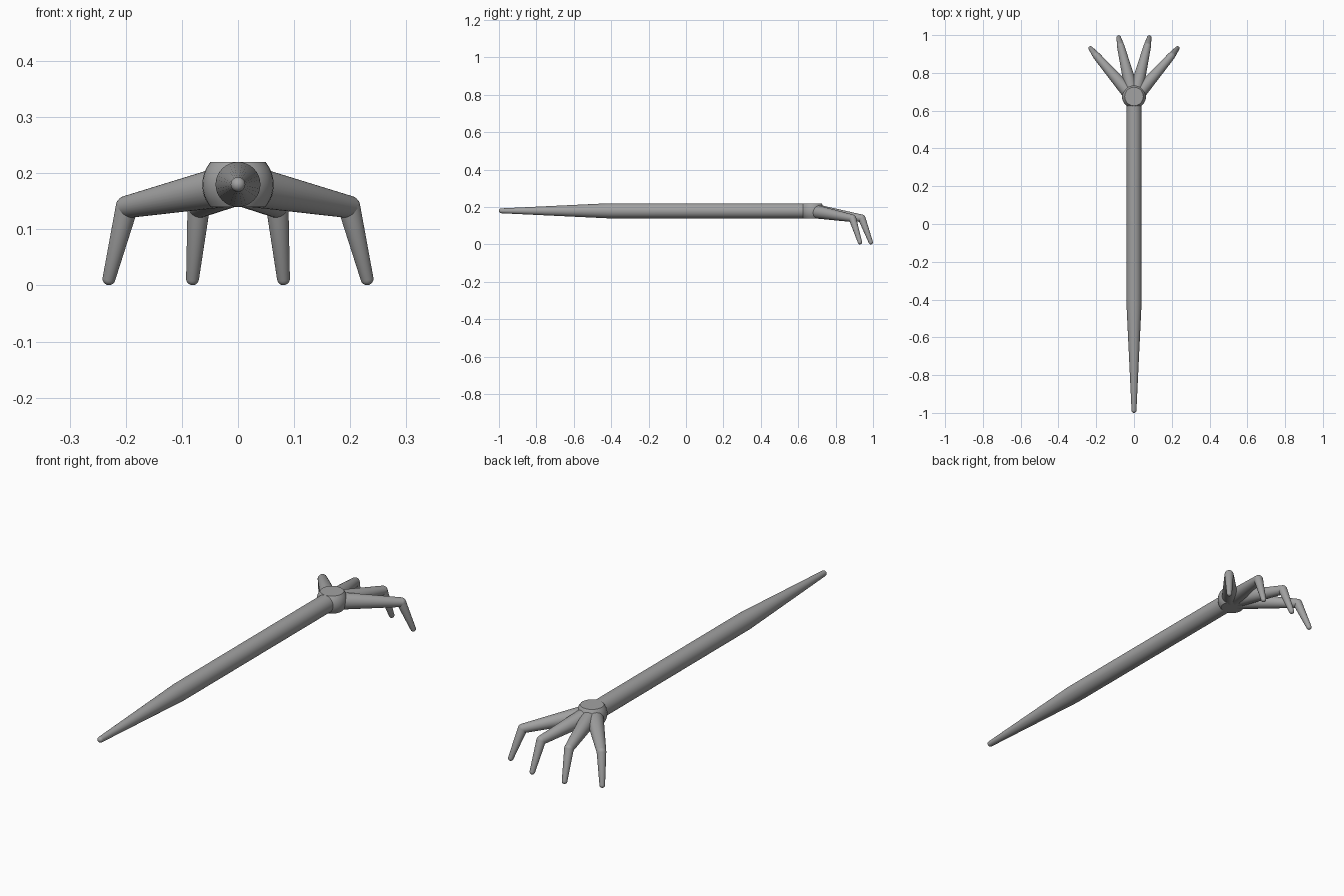
import bpy, bmesh
from math import sin, cos, pi, radians
from mathutils import Vector

cube = bpy.data.objects.get("Cube")
if cube:
    bpy.data.objects.remove(cube)

grey = bpy.data.materials.new("plain grey")
grey.use_nodes = True
COLOUR = (0.36, 0.36, 0.36, 1)
grey.diffuse_color = COLOUR
grey.node_tree.nodes["Principled BSDF"].inputs["Base Color"].default_value = COLOUR


def lathe(name, start, direction, profile, sides=32):
    """Revolve (distance, radius) pairs around an axis and close both ends."""
    turn = Vector(direction).to_track_quat("Z", "Y")
    bm = bmesh.new()
    rings = []
    for dist, rad in profile:
        ring = []
        for i in range(sides):
            a = 2 * pi * i / sides
            p = Vector((rad * cos(a), rad * sin(a), dist))
            ring.append(bm.verts.new(Vector(start) + turn @ p))
        rings.append(ring)
    for low, high in zip(rings, rings[1:]):
        for i in range(sides):
            j = (i + 1) % sides
            bm.faces.new((low[i], low[j], high[j], high[i]))
    bm.faces.new(rings[0][::-1])
    bm.faces.new(rings[-1])
    mesh = bpy.data.meshes.new(name)
    bm.to_mesh(mesh)
    bm.free()
    mesh.materials.append(grey)
    obj = bpy.data.objects.new(name, mesh)
    bpy.context.collection.objects.link(obj)
    bpy.ops.object.select_all(action="DESELECT")
    obj.select_set(True)
    bpy.context.view_layer.objects.active = obj
    bpy.ops.object.shade_smooth_by_angle(angle=radians(35))
    return obj


def dome(centre, radius, sign, steps=6):
    """Quarter-circle profile: sign -1 opens an end, +1 closes one."""
    pts = [(centre + sign * radius * sin(k * pi / 2 / steps),
            radius * cos(k * pi / 2 / steps)) for k in range(steps)]
    pts.append((centre + sign * radius * 0.999, radius * 0.04))
    return pts[::-1] if sign < 0 else pts


def bone(name, a, b, ra, rb):
    """Tapered rod with rounded ends."""
    axis = Vector(b) - Vector(a)
    lathe(name, a, axis, dome(0, ra, -1) + dome(axis.length, rb, 1))


# Long handle with a tapered, rounded tip
lathe("handle", (0, -0.987, 0.18), (0, 1, 0),
      dome(0, 0.013, -1) + [(0.567, 0.04), (1.64, 0.04)])

# Palm: a ball cut flat on top and below
palm = [(z, (0.0635 ** 2 - z * z) ** 0.5)
        for z in (-0.04, -0.03, -0.02, -0.01, 0, 0.01, 0.02, 0.03, 0.04)]
lathe("palm", (0, 0.675, 0.18), (0, 0, 1), palm)

# Four bent fingers, mirrored left and right
for side, sx in (("left", 1), ("right", -1)):
    for label, root, knuckle, tip in (
            ("outer", (0.02, 0.685, 0.177), (0.198, 0.89, 0.14), (0.23, 0.93, 0.012)),
            ("inner", (0.01, 0.70, 0.177), (0.07, 0.94, 0.14), (0.081, 0.988, 0.012))):
        r, k, t = [(sx * p[0], p[1], p[2]) for p in (root, knuckle, tip)]
        bone(f"{side}_{label}_finger", r, k, 0.037, 0.02)
        bone(f"{side}_{label}_fingertip", k, t, 0.02, 0.0115)
